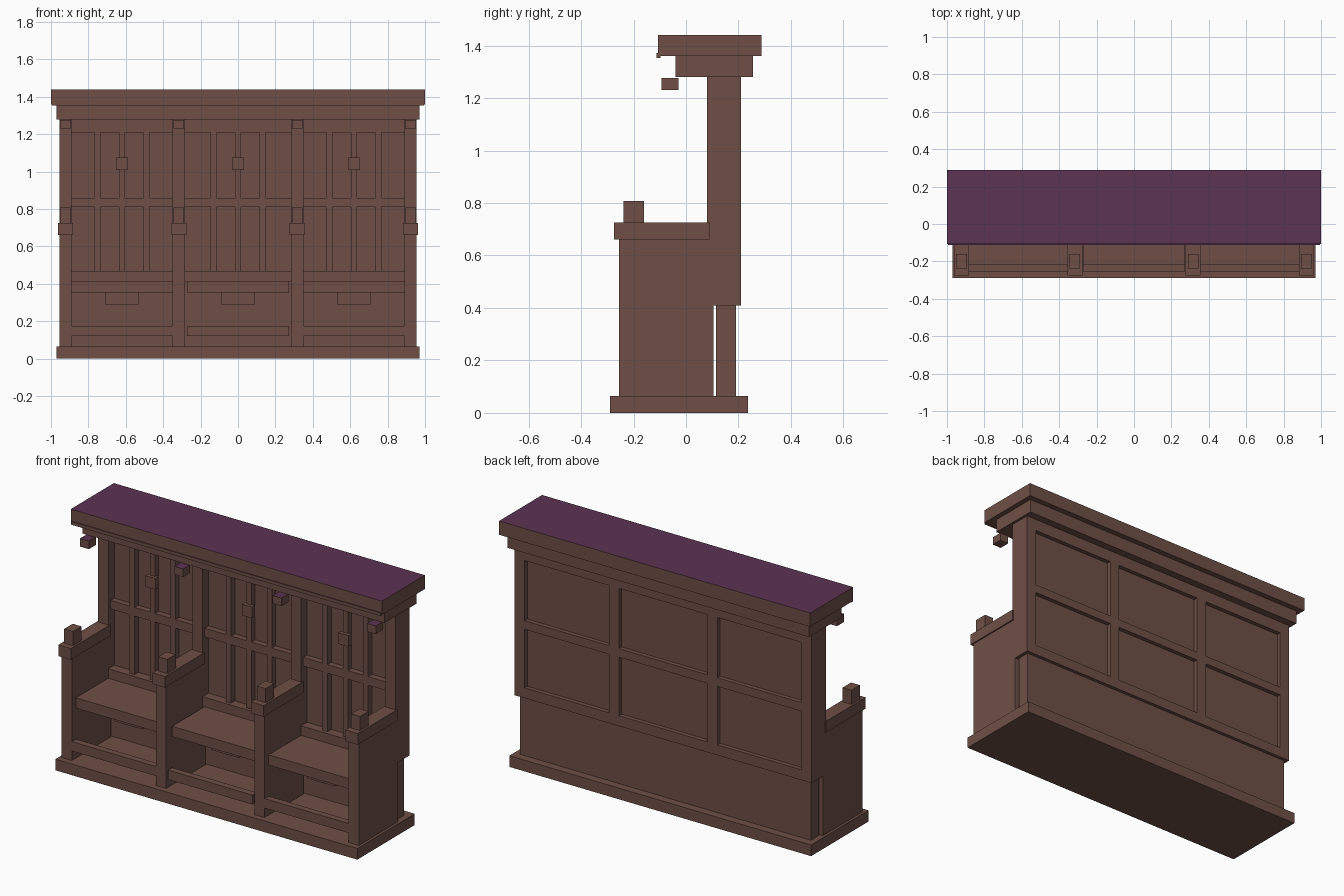
import bpy, bmesh

if "Cube" in bpy.data.objects:
    bpy.data.objects.remove(bpy.data.objects["Cube"])

def material(name, rgb):
    m = bpy.data.materials.new(name)
    m.diffuse_color = (*rgb, 1)
    m.use_nodes = True
    m.node_tree.nodes["Principled BSDF"].inputs["Base Color"].default_value = m.diffuse_color
    return m

WOOD = material("brown wood", (0.156, 0.078, 0.062))
PURPLE = material("purple top", (0.107, 0.033, 0.085))

def box(name, x, y, z, purple_top=False):
    """Box from (min, max) ranges; the top face can be purple."""
    bm = bmesh.new()
    bmesh.ops.create_cube(bm, size=1)
    for v in bm.verts:
        v.co = [r[0] if c < 0 else r[1] for c, r in zip(v.co, (x, y, z))]
    bm.normal_update()
    if purple_top:
        for f in bm.faces:
            f.material_index = int(f.normal.z > 0.9)
    me = bpy.data.meshes.new(name)
    bm.to_mesh(me)
    bm.free()
    me.materials.append(WOOD)
    if purple_top:
        me.materials.append(PURPLE)
    ob = bpy.data.objects.new(name, me)
    bpy.context.collection.objects.link(ob)
    return ob

def around(c, width):
    return (c - width / 2, c + width / 2)

# Base and canopy
box("plinth", (-0.97, 0.97), (-0.29, 0.237), (0, 0.065))
box("lower_back_board", (-0.935, 0.935), (0.115, 0.19), (0.065, 0.41))
box("cornice", (-0.97, 0.97), (-0.04, 0.255), (1.28, 1.36))
box("canopy", (-1, 1), (-0.107, 0.288), (1.36, 1.44), True)
box("canopy_front_bead", (-0.995, 0.995), (-0.112, -0.098), (1.353, 1.372), True)

# Recessed back panel with horizontal rails
box("back_panel", (-0.95, 0.95), (0.135, 0.185), (0.42, 1.27))
box("top_rail", (-0.95, 0.95), (0.10, 0.21), (1.21, 1.28))
box("middle_rail", (-0.95, 0.95), (0.10, 0.21), (0.81, 0.86))
box("bottom_rail", (-0.95, 0.95), (0.08, 0.21), (0.41, 0.47))

# Partitions with arms, posts and hanging blocks
for x in (-0.9225, -0.3165, 0.3165, 0.9225):
    box("back_stile", around(x, 0.065), (0.08, 0.21), (0.41, 1.28))
    box("partition", around(x, 0.065), (-0.255, 0.105), (0.065, 0.66))
    box("armrest", around(x, 0.08), (-0.275, 0.09), (0.66, 0.725))
    box("arm_post", around(x, 0.057), (-0.238, -0.16), (0.725, 0.807))
    box("hanging_block", around(x, 0.057), (-0.093, -0.028), (1.23, 1.277), True)

# Three seat bays
for x in (-0.62, 0, 0.62):
    span = around(x, 0.545)
    box("seat", span, (-0.217, 0.105), (0.355, 0.415))
    box("seat_bracket", around(x, 0.178), (-0.12, -0.02), (0.29, 0.355))
    box("foot_rail", span, (-0.255, -0.217), (0.12, 0.175))
    for dx in (-0.131, 0, 0.131):
        box("mullion", around(x + dx, 0.032), (0.10, 0.14), (0.47, 1.21))
    box("boss", around(x, 0.065), (0.081, 0.11), (1.01, 1.075))
